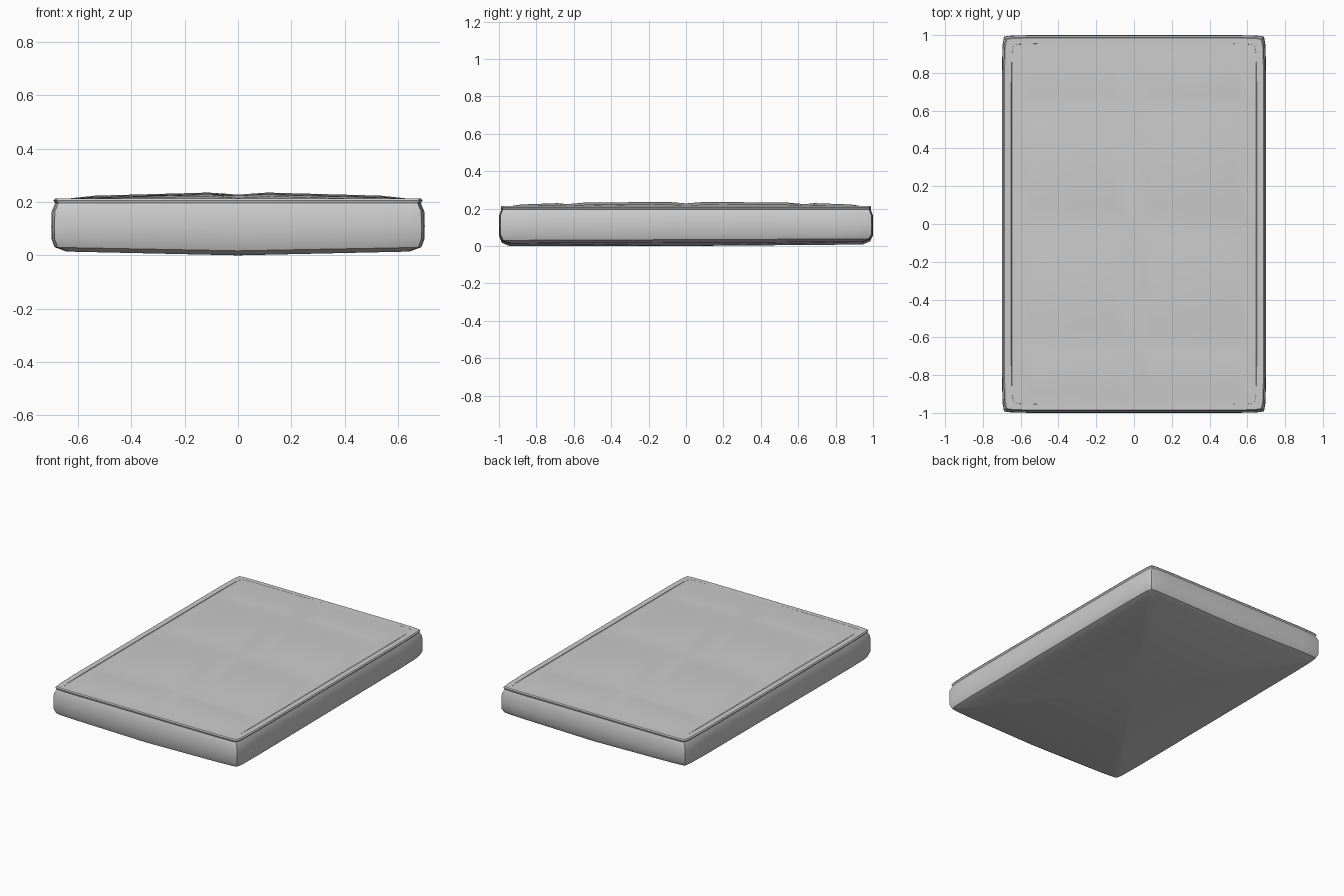
import bpy, bmesh

if "Cube" in bpy.data.objects:
    bpy.data.objects.remove(bpy.data.objects["Cube"])


def make_object(name, bm, angle):
    bmesh.ops.remove_doubles(bm, verts=bm.verts, dist=0.0005)
    bmesh.ops.recalc_face_normals(bm, faces=bm.faces)
    mesh = bpy.data.meshes.new(name)
    bm.to_mesh(mesh)
    bm.free()
    ob = bpy.data.objects.new(name, mesh)
    bpy.context.collection.objects.link(ob)
    bpy.ops.object.select_all(action='DESELECT')
    ob.select_set(True)
    bpy.context.view_layer.objects.active = ob
    bpy.ops.object.shade_smooth_by_angle(angle=angle)
    return ob


def outline(hx, hy):
    """Slightly bowed rectangle with tight corners, counter-clockwise."""
    q = [(hx, 0), (hx, hy * .78), (hx - .004, hy - .05), (hx - .012, hy - .008),
         (hx - .045, hy - .003), (hx * .78, hy), (0, hy)]
    half = q + [(-x, y) for x, y in q[-2::-1]]
    return half + [(x, -y) for x, y in half[-2:0:-1]]


# Mattress body: stacked rings (half width, half length, height, centre sag)
RINGS = [(.645, .945, .018, .014), (.688, .985, .034, .013), (.699, .999, .062, .008),
         (.700, 1.00, .110, .004), (.698, .999, .165, .004), (.685, .987, .196, 0),
         (.692, .990, .206, 0), (.686, .985, .213, 0), (.650, .955, .213, 0),
         (.644, .948, .204, 0)]
bm = bmesh.new()
loops = []
for hx, hy, z, sag in RINGS:
    tilt = .004 if sag > .01 else 0
    loops.append([bm.verts.new((x, y, z - sag * (1 - abs(x) / hx) + tilt * y))
                  for x, y in outline(hx, hy)])
for a, b in zip(loops, loops[1:]):
    for i in range(len(a)):
        j = (i + 1) % len(a)
        bm.faces.new((a[i], a[j], b[j], b[i]))
# Shallow bulging underside
centre = bm.verts.new((0, 0, 0))
for i, v in enumerate(loops[0]):
    bm.faces.new((v, centre, loops[0][(i + 1) % len(loops[0])]))
make_object("mattress_body", bm, .6)


# Quilted top: raised pillow panels between seams
def dome(x, y):
    return .2365 - .013 * (abs(x) / .54) ** 1.5 - .013 * (abs(y) / .87) ** 3


def seam(x, y):
    return .2275 - .0155 * abs(x) / .645 - .013 * (abs(y) / .93) ** 3 * (1 - abs(x) / .645)


XS = [-.645, 0, .645]
YS = [-.93, -.635, 0, .635, .93]
bm = bmesh.new()
for x0, x1 in zip(XS, XS[1:]):
    for y0, y1 in zip(YS, YS[1:]):
        ix = .11
        iy = .095 if y1 - y0 > .4 else .05
        outer = [(x0, y0), (x1, y0), (x1, y1), (x0, y1)]
        inner = [(x0 + ix, y0 + iy), (x1 - ix, y0 + iy), (x1 - ix, y1 - iy), (x0 + ix, y1 - iy)]
        o = [bm.verts.new((x, y, seam(x, y))) for x, y in outer]
        p = [bm.verts.new((x, y, dome(x, y))) for x, y in inner]
        bm.faces.new(p)
        for i in range(4):
            j = (i + 1) % 4
            bm.faces.new((o[i], o[j], p[j], p[i]))
    # Plain strip joining the quilt to the end rim
    for s in (-1, 1):
        pts = [(x0, s * .93), (x1, s * .93), (x1, s * .965), (x0, s * .965)]
        bm.faces.new([bm.verts.new((x, y, seam(x, y) if abs(y) < .94 else .2125)) for x, y in pts])
make_object("quilted_top", bm, .5)
